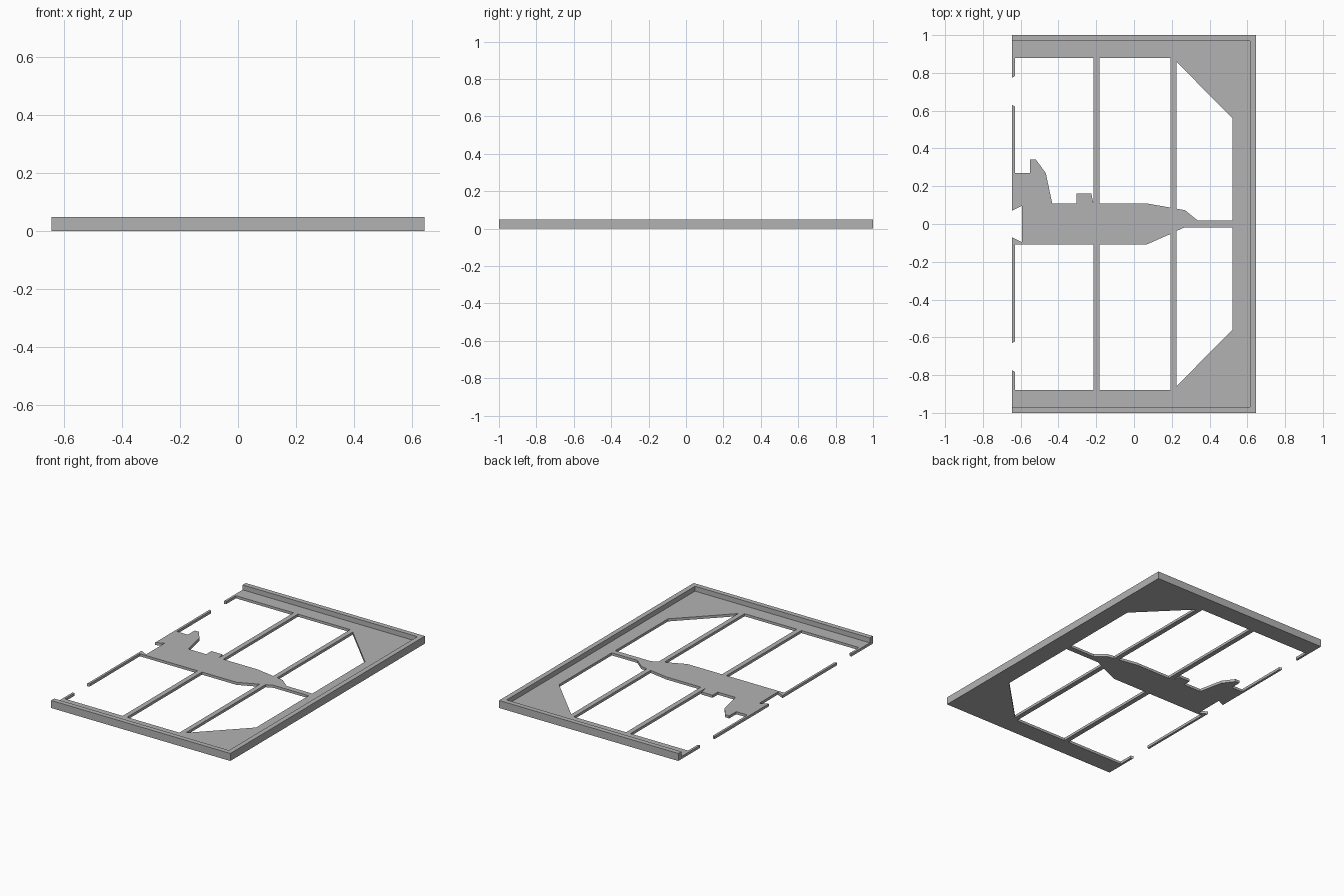
import bpy
import bmesh

cube = bpy.data.objects.get("Cube")
if cube:
    bpy.data.objects.remove(cube, do_unlink=True)

HALF_W, HALF_L, HEIGHT, SHEET = 0.645, 1.0, 0.049, 0.017
EDGE = 0.878          # inner edge of the long borders
BACK = 0.522          # inner edge of the end border

grey = bpy.data.materials.new("plain grey")
grey.use_nodes = True
colour = (0.45, 0.45, 0.45, 1)
grey.diffuse_color = colour
grey.node_tree.nodes["Principled BSDF"].inputs["Base Color"].default_value = colour


def prism(name, outline, z0=0.0, z1=SHEET):
    """Extrude a flat outline upwards into a solid part."""
    bm = bmesh.new()
    face = bm.faces.new([bm.verts.new((x, y, z0)) for x, y in outline])
    top = bmesh.ops.extrude_face_region(bm, geom=[face])["geom"]
    moved = [v for v in top if isinstance(v, bmesh.types.BMVert)]
    bmesh.ops.translate(bm, verts=moved, vec=(0, 0, z1 - z0))
    bmesh.ops.recalc_face_normals(bm, faces=bm.faces)
    mesh = bpy.data.meshes.new(name)
    bm.to_mesh(mesh)
    bm.free()
    mesh.materials.append(grey)
    obj = bpy.data.objects.new(name, mesh)
    bpy.context.collection.objects.link(obj)
    return obj


def mirrored(half):
    """Complete an outline across the long centre line."""
    return half + [(x, -y) for x, y in reversed(half)]


# Flat three-sided border with diagonal corner gussets
prism("border_sheet", mirrored([
    (BACK, 0.56), (0.225, 0.858), (0.225, EDGE), (-HALF_W, EDGE),
    (-HALF_W, HALF_L), (HALF_W, HALF_L)]))

# Raised rim around the three closed sides
prism("raised_rim", mirrored([
    (0.613, 0.968), (-HALF_W, 0.968), (-HALF_W, HALF_L), (HALF_W, HALF_L)]),
    SHEET, HEIGHT)

# Aircraft-shaped centre web, with the long edge strips joined to its nose
prism("centre_web", [
    # upper strip, fin and hump
    (-HALF_W, 0.07), (-HALF_W, 0.63), (-0.63, 0.622), (-0.63, 0.27),
    (-0.55, 0.27), (-0.55, 0.341), (-0.52, 0.341), (-0.467, 0.27),
    (-0.433, 0.109), (-0.305, 0.109), (-0.305, 0.162), (-0.226, 0.162),
    (-0.215, 0.109),
    # tapering end and thin tail
    (0.066, 0.109), (0.193, 0.087), (0.27, 0.073), (0.338, 0.018),
    (BACK, 0.018), (BACK, -0.018), (0.268, -0.018), (0.225, -0.037),
    (0.193, -0.053), (0.066, -0.109),
    # lower strip and notched end
    (-0.63, -0.109), (-0.63, -0.622), (-HALF_W, -0.63), (-HALF_W, -0.07),
    (-0.594, -0.096), (-0.594, 0.096)])

# Cross rails: x range, then the web edge they meet above and below
for name, x0, x1, above, below in (
        ("middle_rail", -0.215, -0.183, (0.109, 0.109), (-0.109, -0.109)),
        ("rear_rail", 0.193, 0.225, (0.087, 0.081), (-0.053, -0.037))):
    for side, ends, edge in (("left", above, EDGE), ("right", below, -EDGE)):
        prism(f"{name}_{side}", [(x0, ends[0]), (x1, ends[1]), (x1, edge), (x0, edge)])

# Short edge stubs at the open corners
for side, s in (("left", 1), ("right", -1)):
    prism(f"edge_stub_{side}", [
        (-HALF_W, s * EDGE), (-0.63, s * EDGE), (-0.63, s * 0.783), (-HALF_W, s * 0.775)])
